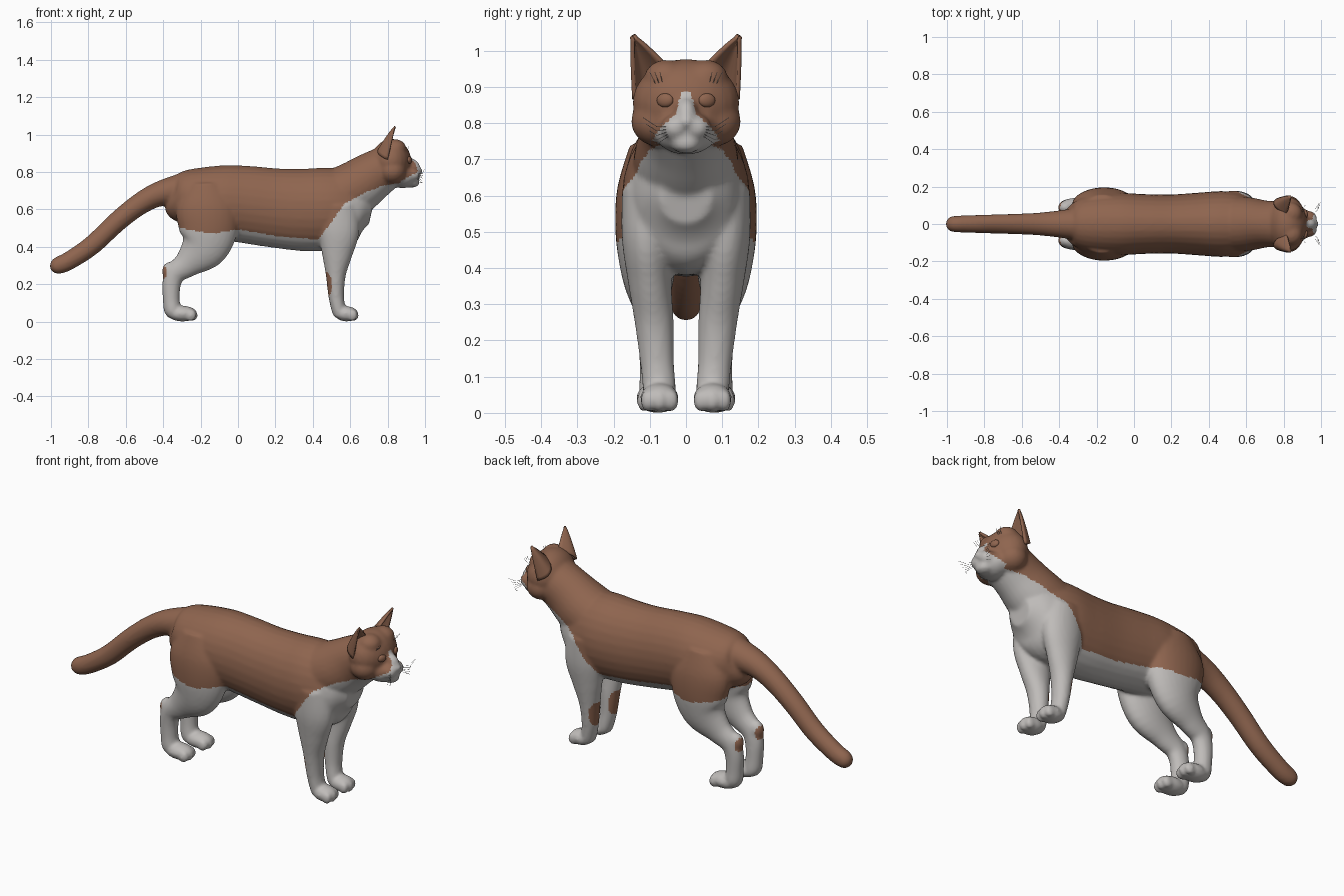
import bpy, bmesh, math
from mathutils import Vector, Matrix

if "Cube" in bpy.data.objects:
    bpy.data.objects.remove(bpy.data.objects["Cube"])


def material(name, rgb):
    m = bpy.data.materials.new(name)
    m.diffuse_color = (*rgb, 1)
    m.use_nodes = True
    m.node_tree.nodes["Principled BSDF"].inputs["Base Color"].default_value = m.diffuse_color
    return m


BROWN = material("brown fur", (0.275, 0.130, 0.078))
WHITE = material("white fur", (0.52, 0.50, 0.485))


def new_object(name, mesh, *mats):
    ob = bpy.data.objects.new(name, mesh)
    bpy.context.collection.objects.link(ob)
    for m in mats:
        mesh.materials.append(m)
    return ob


def bm_object(name, bm, *mats):
    bmesh.ops.recalc_face_normals(bm, faces=bm.faces)
    mesh = bpy.data.meshes.new(name)
    bm.to_mesh(mesh)
    bm.free()
    mesh.shade_smooth()
    return new_object(name, mesh, *mats)


def spline(stations, steps=5):
    """Catmull-Rom through tuples of any length."""
    out = []
    n = len(stations)
    for i in range(n - 1):
        a, b, c, d = (stations[min(max(i + k, 0), n - 1)] for k in (-1, 0, 1, 2))
        for s in range(steps):
            t = s / steps
            out.append([0.5 * (2 * q + (r - p) * t + (2 * p - 5 * q + 4 * r - u) * t * t
                               + (3 * q - p - 3 * r + u) * t ** 3)
                        for p, q, r, u in zip(a, b, c, d)])
    out.append(list(stations[-1]))
    return out


def loft(bm, stations, side=1, sides=28):
    """Elliptical tube; station = x, y, z, radius in side plane, radius along y."""
    pts = spline(stations)
    rings = []
    for i, (x, y, z, ra, rb) in enumerate(pts):
        p, q = pts[max(i - 1, 0)], pts[min(i + 1, len(pts) - 1)]
        t = Vector((q[0] - p[0], 0, q[2] - p[2])).normalized()
        nrm = t.cross(Vector((0, 1, 0)))
        c = Vector((x, y * side, z))
        ring = []
        for k in range(sides):
            a = 2 * math.pi * k / sides
            ring.append(bm.verts.new(c + nrm * ra * math.cos(a)
                                     + Vector((0, rb * math.sin(a), 0))))
        rings.append(ring)
    for r0, r1 in zip(rings, rings[1:]):
        for k in range(sides):
            j = (k + 1) % sides
            bm.faces.new((r0[k], r0[j], r1[j], r1[k]))
    bm.faces.new(rings[0])
    bm.faces.new(rings[-1])


def blob(bm, centre, radii, yaw=0.0):
    mat = (Matrix.Translation(centre) @ Matrix.Rotation(yaw, 4, 'Z')
           @ Matrix.Diagonal((*radii, 1)))
    bmesh.ops.create_uvsphere(bm, u_segments=24, v_segments=16, radius=1, matrix=mat)


def lerp_table(table, v):
    if v <= table[0][0]:
        return table[0][1]
    for (a, p), (b, q) in zip(table, table[1:]):
        if v <= b:
            return p + (q - p) * (v - a) / (b - a)
    return table[-1][1]


bm = bmesh.new()

# Torso, neck and tail
loft(bm, [(-.36, 0, .67, .06, .06), (-.33, 0, .66, .12, .11), (-.25, 0, .66, .158, .15),
          (-.10, 0, .64, .197, .167), (.05, 0, .625, .207, .16), (.20, 0, .607, .212, .158),
          (.35, 0, .597, .220, .168), (.48, 0, .60, .222, .176), (.58, 0, .60, .21, .16),
          (.66, 0, .60, .15, .127), (.715, 0, .59, .07, .07)])
loft(bm, [(.52, 0, .66, .15, .15), (.62, 0, .71, .147, .142),
          (.715, 0, .775, .132, .124), (.80, 0, .83, .115, .125)])
loft(bm, [(-.28, 0, .71, .09, .09), (-.42, 0, .682, .067, .07), (-.53, 0, .625, .058, .059),
          (-.65, 0, .53, .054, .054), (-.78, 0, .408, .052, .05), (-.90, 0, .327, .049, .046),
          (-.96, 0, .30, .046, .043), (-.988, 0, .289, .034, .034), (-1.003, 0, .283, .012, .012)])

# Skull, muzzle, nose and chin
blob(bm, (.82, 0, .855), (.106, .148, .122))
blob(bm, (.88, 0, .78), (.08, .09, .067))
blob(bm, (.925, 0, .82), (.05, .034, .05))
blob(bm, (.966, 0, .805), (.023, .021, .019))
blob(bm, (.93, 0, .745), (.042, .045, .029))

for s in (1, -1):
    # Cheeks, whisker pads and brow
    blob(bm, (.825, s * .074, .805), (.075, .078, .07))
    blob(bm, (.93, s * .028, .787), (.049, .043, .038))
    blob(bm, (.84, s * .055, .925), (.06, .06, .05))
    # Front leg and paw
    loft(bm, [(.53, .10, .62, .11, .077), (.538, .107, .48, .11, .07), (.53, .10, .36, .082, .06),
              (.523, .088, .25, .054, .054), (.525, .08, .14, .042, .047),
              (.538, .073, .06, .037, .046), (.545, .073, .03, .03, .04)], s)
    blob(bm, (.58, s * .073, .041), (.062, .054, .041))
    # Hind leg, heel and paw
    loft(bm, [(-.17, .085, .74, .10, .07), (-.165, .10, .62, .165, .09), (-.16, .105, .50, .16, .09),
              (-.187, .105, .395, .13, .075), (-.27, .098, .31, .076, .052),
              (-.333, .092, .26, .058, .045), (-.355, .088, .20, .05, .043),
              (-.357, .085, .12, .045, .043), (-.35, .083, .06, .045, .046),
              (-.34, .08, .03, .03, .04)], s)
    blob(bm, (-.368, s * .088, .268), (.038, .036, .05))
    blob(bm, (-.297, s * .083, .042), (.08, .054, .042))
    # Toes
    for dy in (-.032, 0, .032):
        reach = .008 if dy == 0 else 0
        blob(bm, (.612 + reach, s * .073 + dy, .034), (.027, .021, .032))
        blob(bm, (-.252 + reach, s * .083 + dy, .034), (.029, .021, .032))

# Fuse everything into one smooth skin
raw = bm_object("body_parts", bm)
mod = raw.modifiers.new("fuse", 'REMESH')
mod.mode = 'VOXEL'
mod.voxel_size = 0.009
mod = raw.modifiers.new("soften", 'SMOOTH')
mod.factor = 0.5
mod.iterations = 6
deps = bpy.context.evaluated_depsgraph_get()
skin = bpy.data.meshes.new_from_object(raw.evaluated_get(deps))
bpy.data.objects.remove(raw)
skin.materials.clear()
skin.shade_smooth()
body = new_object("body", skin, BROWN, WHITE)

# Coat pattern: brown back, white underside, chest, legs and muzzle
COAT = [(-.36, .52), (-.30, .50), (-.14, .468), (-.02, .49), (.02, .49), (.10, .475), (.25, .45),
        (.43, .44), (.49, .52), (.57, .63), (.68, .69), (.77, .725), (.87, .742)]
BLAZE = [(.742, .10), (.79, .068), (.825, .028), (.86, .02), (.885, .008)]


def is_brown(c):
    x, y, z = c
    if x < -.42:
        return True
    if x > .87:
        return z > .742 and (z > .885 or abs(y) > lerp_table(BLAZE, z))
    if z > lerp_table(COAT, x):
        return True
    front = ((x - .47) / .032) ** 2 + ((z - .195) / .07) ** 2 < 1
    hind = ((x + .408) / .028) ** 2 + ((z - .265) / .04) ** 2 < 1
    return front or hind


for f in skin.polygons:
    f.material_index = 0 if is_brown(f.center) else 1

for s, label in ((1, "left"), (-1, "right")):
    # Ear: curved shell, open towards the front
    bm = bmesh.new()
    inner, outer, tip = Vector((.815, .05, .955)), Vector((.80, .143, .865)), Vector((.84, .146, 1.04))
    nu, nv = 13, 11
    rows = []
    for j in range(nv):
        v = j / (nv - 1)
        mid = ((inner + outer) / 2).lerp(tip, v)
        half = (outer - inner) / 2 * max((1 - v) ** 0.85, .07)
        row = []
        for i in range(nu):
            u = 2 * i / (nu - 1) - 1
            p = mid + half * u
            p += Vector((-.058, .012, 0)) * (1 - u * u) * (1 - v) ** 0.8
            row.append(bm.verts.new((p.x, p.y * s, p.z)))
        rows.append(row)
    for a, b in zip(rows, rows[1:]):
        for i in range(nu - 1):
            bm.faces.new((a[i], a[i + 1], b[i + 1], b[i]))
    ear = bm_object(label + "_ear", bm, BROWN)
    mod = ear.modifiers.new("thickness", 'SOLIDIFY')
    mod.thickness = 0.011
    mod.offset = 0

    # Eye
    bm = bmesh.new()
    blob(bm, (.916, s * .058, .863), (.012, .024, .019), s * math.radians(20))
    bm_object(label + "_eye", bm, BROWN)

    # Whiskers and brow hairs
    hairs = bpy.data.curves.new(label + "_whiskers", 'CURVE')
    hairs.dimensions = '3D'
    hairs.bevel_depth = 0.0008
    hairs.bevel_resolution = 0
    lines = [((.955, .045, .79 - .006 * k), (.985, .08, .79 - .012 * k),
              (.996 - .008 * k, .118 - .008 * k, .815 - .018 * k)) for k in range(5)]
    lines += [((.895, .065 + .01 * k, .91), (.91, .068 + .012 * k, .925),
               (.915, .072 + .014 * k, .94)) for k in range(3)]
    for line in lines:
        sp = hairs.splines.new('POLY')
        sp.points.add(2)
        for pt, (x, y, z) in zip(sp.points, line):
            pt.co = (x, y * s, z, 1)
    new_object(label + "_whiskers", hairs, WHITE)
